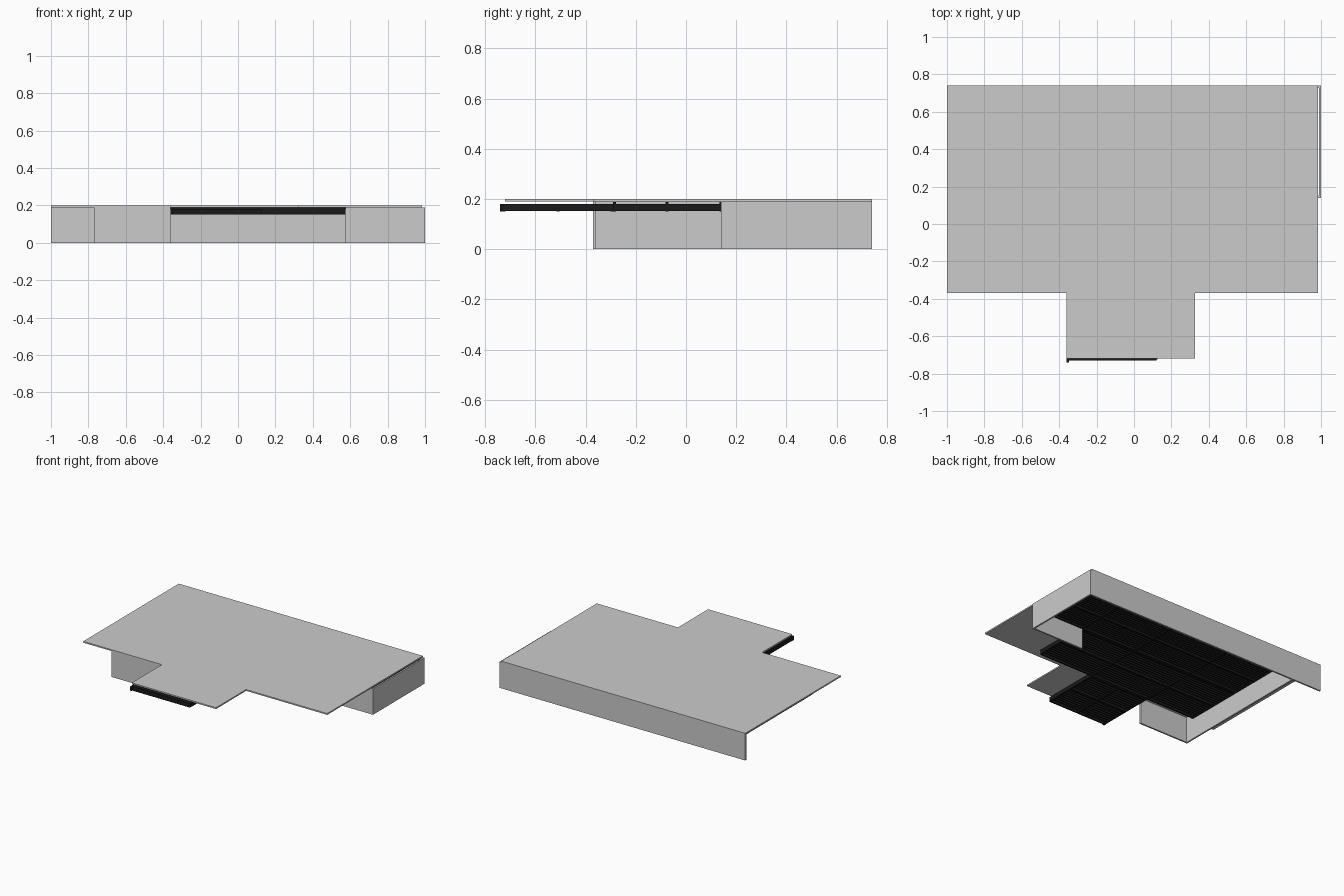
import bpy, bmesh

if "Cube" in bpy.data.objects:
    bpy.data.objects.remove(bpy.data.objects["Cube"])

black = bpy.data.materials.new("black_steel")
black.diffuse_color = (0.01, 0.01, 0.01, 1)
black.use_nodes = True
black.node_tree.nodes["Principled BSDF"].inputs["Base Color"].default_value = black.diffuse_color


def add_box(bm, x0, x1, y0, y1, z0, z1):
    r = bmesh.ops.create_cube(bm, size=1)
    for v in r["verts"]:
        v.co = ((x0 + x1) / 2 + v.co.x * (x1 - x0),
                (y0 + y1) / 2 + v.co.y * (y1 - y0),
                (z0 + z1) / 2 + v.co.z * (z1 - z0))


def make(name, bm, mat=None):
    me = bpy.data.meshes.new(name)
    bm.to_mesh(me)
    bm.free()
    ob = bpy.data.objects.new(name, me)
    bpy.context.collection.objects.link(ob)
    if mat:
        me.materials.append(mat)
    return ob


def boxes(name, items, mat=None):
    bm = bmesh.new()
    for b in items:
        add_box(bm, *b)
    return make(name, bm, mat)


# T-shaped roof slab
bm = bmesh.new()
outline = [(-1, 0.74), (-1, -0.37), (-0.36, -0.37), (-0.36, -0.72),
           (0.325, -0.72), (0.325, -0.37), (0.985, -0.37), (0.985, 0.74)]
face = bm.faces.new([bm.verts.new((x, y, 0.19)) for x, y in outline])
ext = bmesh.ops.extrude_face_region(bm, geom=[face])
for v in ext["geom"]:
    if isinstance(v, bmesh.types.BMVert):
        v.co.z = 0.2
bmesh.ops.recalc_face_normals(bm, faces=bm.faces[:])
make("roof", bm)

# Thin walls
T, H = 0.012, 0.19
walls = {
    "back_wall": (-1, 1, 0.74 - T, 0.74, 0, H),
    "right_wall": (1 - T, 1, 0.14, 0.74 - T, 0, H),
    "right_room_front_wall": (0.575, 1 - T, 0.14, 0.14 + T, 0, H),
    "left_wall": (-0.77, -0.77 + T, -0.37, 0.74 - T, 0, H),
    "left_room_front_wall": (-0.77 + T, -0.36, -0.37, -0.37 + T, 0, H),
}
for name, b in walls.items():
    boxes(name, [b])

# Ceiling zones: x stations of the cross beams, y lines of the girders
zones = [
    ("back", [-0.755, -0.36, 0.12, 0.575, 0.98], [0.155, 0.35, 0.545, 0.725], 0.188),
    ("middle", [-0.755, -0.36, 0.12, 0.57], [-0.285, -0.075, 0.14], 0.188),
    ("front", [-0.355, -0.12, 0.12], [-0.725, -0.51, -0.295], 0.18),
]
for zone, xs, ys, top in zones:
    # Main girders and cross beams
    frame = [(xs[0], xs[-1], y - 0.006, y + 0.006, 0.15, top) for y in ys]
    frame += [(x - 0.005, x + 0.005, ys[0], ys[-1], 0.152, 0.18) for x in xs]
    boxes(zone + "_girders", frame, black)

    # Fine slats under a thin deck
    slats = []
    for y0, y1 in zip(ys, ys[1:]):
        n = 9
        for i in range(1, n):
            y = y0 + (y1 - y0) * i / n
            slats.append((xs[0], xs[-1], y - 0.004, y + 0.004, 0.157, 0.177))
    slats.append((xs[0], xs[-1], ys[0], ys[-1], 0.175, 0.18))
    boxes(zone + "_slats", slats, black)

# Small bracket at the front corner
boxes("front_bracket", [(-0.36, -0.348, -0.74, -0.72, 0.15, 0.18)], black)
